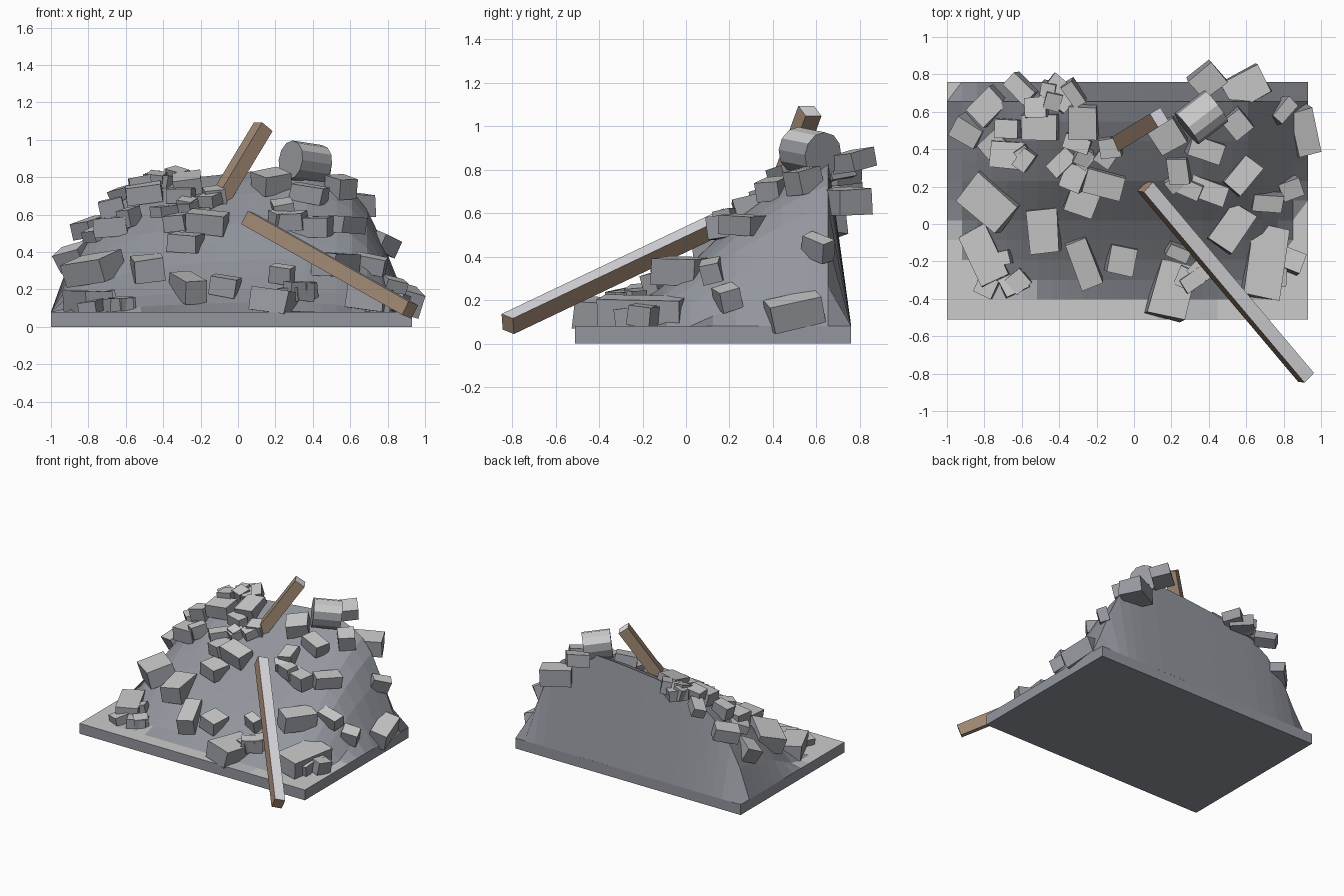
import bpy, bmesh, math, random
from mathutils import Vector, Matrix, Euler

if "Cube" in bpy.data.objects:
    bpy.data.objects.remove(bpy.data.objects["Cube"])

random.seed(5)
X0, X1, Y0, Y1, BASE = -1.0, 0.93, -0.51, 0.76, 0.08

# height profiles of the mound across x and along y, and how far its flanks run out flat
ACROSS = [(-1, 0), (-.92, .33), (-.84, .52), (-.68, .75), (-.5, .89), (-.2, .96), (.1, 1), (.35, 1.02),
          (.55, .92), (.63, .85), (.7, .72), (.77, .53), (.85, .28), (.93, 0)]
ALONG = [(-.51, 0), (-.4, 0), (-.3, .05), (-.2, .11), (0, .26), (.23, .48), (.5, .68), (.654, .755), (.76, 0)]
FLANK = [(-.1, .14), (.3, .04)]


def material(name, r, g, b):
    m = bpy.data.materials.new(name)
    m.diffuse_color = (r, g, b, 1)
    m.use_nodes = True
    m.node_tree.nodes["Principled BSDF"].inputs["Base Color"].default_value = m.diffuse_color
    return m


slate = material("slate", .29, .305, .34)
slate_mid = material("slate_mid", .5, .51, .54)
stone_side = material("stone_side", .31, .32, .35)
dust = material("pale_dust", .97, .98, 1)
wood = material("wood", .36, .25, .175)
wood_top = material("dusty_wood", .8, .8, .84)


def lerp(pts, t):
    t = min(max(t, pts[0][0]), pts[-1][0])
    for (a, u), (b, v) in zip(pts, pts[1:]):
        if t <= b:
            return u + (v - u) * (t - a) / (b - a)
    return pts[-1][1]


def height(x, y):
    r = lerp(ACROSS, x)
    return BASE + max(0, r * lerp(ALONG, y) - lerp(FLANK, y) * (1 - r))


def finish(bm, name, side, top, limit=.7):
    """Make the object; faces that look upward get the top material."""
    bm.normal_update()
    for f in bm.faces:
        if f.normal.z > limit:
            f.material_index = 1
    me = bpy.data.meshes.new(name)
    bm.to_mesh(me)
    bm.free()
    me.materials.append(side)
    me.materials.append(top)
    ob = bpy.data.objects.new(name, me)
    bpy.context.collection.objects.link(ob)
    return ob


def box(name, matrix, size, side, top, jitter=0):
    bm = bmesh.new()
    bmesh.ops.create_cube(bm, size=1)
    for v in bm.verts:
        v.co = Vector(c * s * (1 + random.uniform(-jitter, jitter)) for c, s in zip(v.co, size))
    bm.transform(matrix)
    return finish(bm, name, side, top)


# base slab
box("base_slab", Matrix.Translation(((X0 + X1) / 2, (Y0 + Y1) / 2, BASE / 2)),
    (X1 - X0, Y1 - Y0, BASE), slate, dust)

# mound: a height field with a steep back, paler where it runs out on the slab
bm = bmesh.new()
NX, NY = 24, 12
rows = []
for j in range(NY + 1):
    y = Y0 + (Y1 - Y0) * j / NY
    row = []
    for i in range(NX + 1):
        x = X0 + (X1 - X0) * i / NX
        row.append(bm.verts.new((x, y, height(x, y))))
    rows.append(row)
for j in range(NY):
    for i in range(NX):
        q = (rows[j][i], rows[j][i + 1], rows[j + 1][i + 1], rows[j + 1][i])
        if max(v.co.z for v in q) > BASE + .001:
            bm.faces.new(q)
bmesh.ops.delete(bm, geom=[v for v in bm.verts if not v.link_faces], context='VERTS')
finish(bm, "mound", slate, slate_mid, .97)


# rubble blocks resting on the mound
def stone(name, x, y, l, w, yaw, thick, lift=0):
    ys = min(y, .62)
    e = .04
    gx = (height(x + e, ys) - height(x - e, ys)) / (2 * e)
    gy = (height(x, ys) - height(x, ys - 2 * e)) / (2 * e)
    n = Vector((-gx * .25, -gy * .25, 1)).normalized()
    tilt = Vector((0, 0, 1)).rotation_difference(n).to_matrix().to_4x4()
    rot = Euler((random.uniform(-.16, .16), random.uniform(-.16, .16), math.radians(yaw))).to_matrix().to_4x4()
    z = height(x, ys) + thick * .25 + lift
    box(name, Matrix.Translation((x, y, z)) @ tilt @ rot, (l, w, thick), stone_side, dust, .06)


# large blocks: x, y, length, width, yaw
BLOCKS = [
    (-.77, .12, .28, .2, -40), (-.48, -.03, .16, .24, 5), (-.80, -.17, .16, .3, 25), (-.64, -.32, .14, .1, 25),
    (-.27, -.2, .12, .26, 20), (-.07, -.19, .14, .15, -12), (-.16, .22, .21, .13, -15), (-.32, .25, .12, .14, -20),
    (-.28, .12, .16, .14, -20), (-.50, .52, .19, .14, 0), (-.68, .37, .18, .14, -5), (-.27, .55, .15, .18, 0),
    (-.88, .5, .16, .12, -30), (-.78, .63, .18, .14, 45), (-.40, .7, .17, .14, -40), (.20, -.35, .2, .3, -15),
    (.70, -.2, .2, .38, -8), (.52, -.02, .15, .24, -35), (.58, .26, .12, .19, -40), (.40, .18, .2, .11, -20),
    (.24, .29, .11, .14, 5), (.39, .77, .16, .14, 40), (.90, .5, .13, .25, 15),
    (.71, .12, .16, .09, -5), (.83, .19, .12, .1, 20), (.18, .48, .16, .15, 30), (.55, .54, .12, .13, 40),
    (.38, .4, .18, .11, -20)]
for k, (x, y, l, w, yaw) in enumerate(BLOCKS):
    stone(f"large_block_{k + 1}", x, y, l, w, yaw, random.uniform(.08, .11) if l * w < .03 else .125)
stone("overhanging_block", .6, .73, .22, .17, 30, .12, -.1)

# small chunks scattered in clusters: centre x, y, spread x, y, count
CLUSTERS = [(-.45, .68, .16, .07, 5), (-.25, .42, .14, .1, 6), (-.75, .55, .14, .12, 2), (-.56, .3, .05, .1, 2),
            (-.72, -.25, .16, .1, 3), (.3, -.2, .1, .12, 5), (.75, -.18, .1, .14, 4), (.3, .22, .1, .06, 2),
            (.79, .61, .01, .01, 1)]
k = 0
for cx, cy, dx, dy, count in CLUSTERS:
    for _ in range(count):
        k += 1
        stone(f"small_block_{k}", cx + random.uniform(-dx, dx), cy + random.uniform(-dy, dy),
              random.uniform(.08, .16), random.uniform(.07, .11), random.uniform(-60, 60),
              random.uniform(.06, .1), random.uniform(0, .03))

# broken column drum near the crest
bm = bmesh.new()
bmesh.ops.create_cone(bm, cap_ends=True, segments=12, radius1=.105, radius2=.105, depth=.2)
axis = Vector((.78, .6, -.12)).to_track_quat('Z', 'Y').to_matrix().to_4x4()
bm.transform(Matrix.Translation((.36, .57, .88)) @ axis)
finish(bm, "column_drum", stone_side, dust)


# timber beams: brown wood with grey dusty upward faces
def beam(name, a, b, width, depth, roll=0):
    a, b = Vector(a), Vector(b)
    d = (b - a).normalized()
    side = d.cross(Vector((0, 0, 1))).normalized()
    m = Matrix((side, d, side.cross(d))).transposed().to_4x4() @ Matrix.Rotation(math.radians(roll), 4, 'Y')
    box(name, Matrix.Translation((a + b) / 2) @ m, (width, (b - a).length, depth), wood, wood_top)


beam("long_beam", (.06, .20, .575), (.92, -.82, .09), .075, .08, -17)
beam("short_beam", (-.16, .39, .58), (.135, .57, 1.07), .085, .08)
